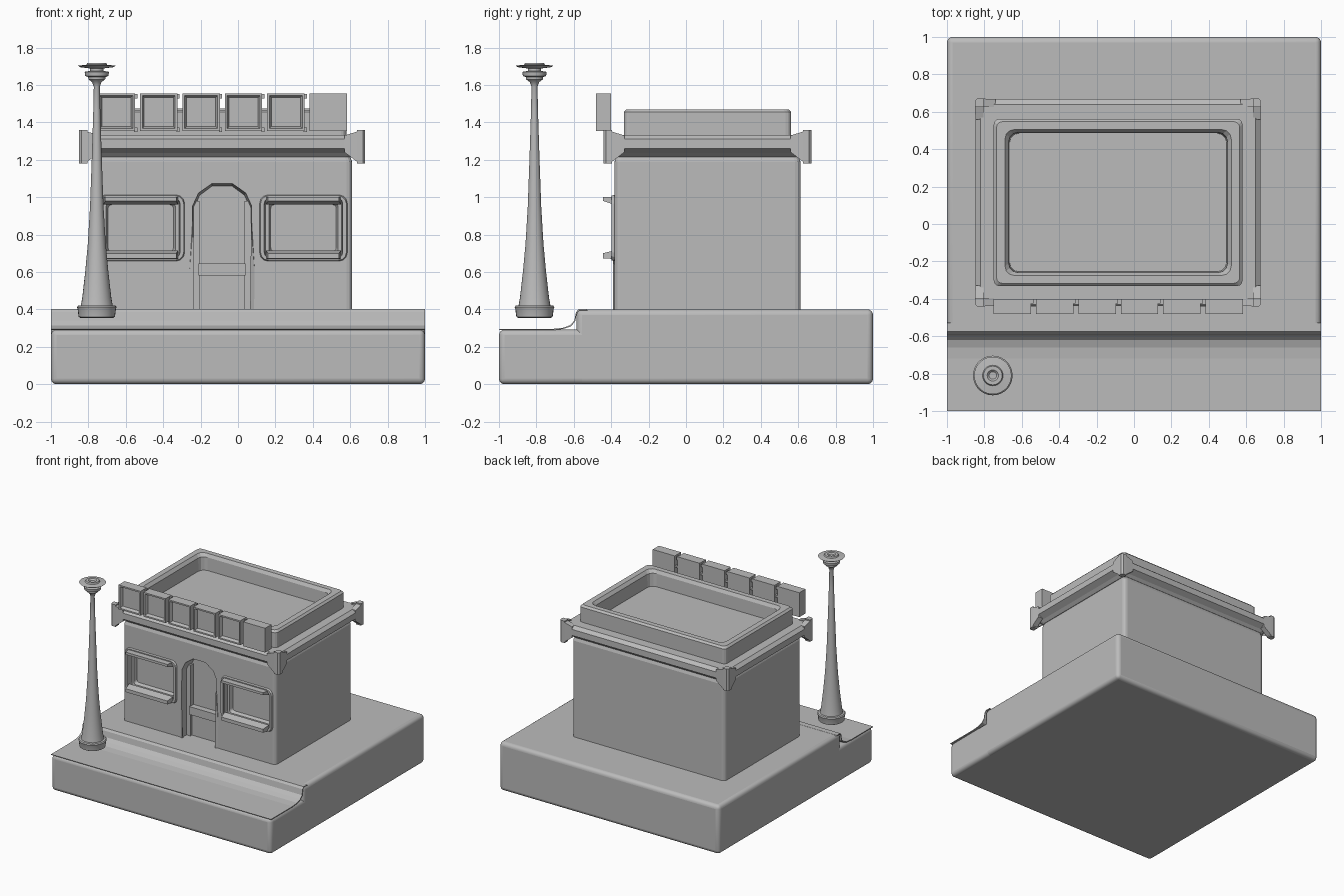
import bpy, bmesh, math

if "Cube" in bpy.data.objects:
    bpy.data.objects.remove(bpy.data.objects["Cube"])

grey = bpy.data.materials.new("plain_grey")
grey.diffuse_color = (0.5, 0.5, 0.5, 1)
grey.use_nodes = True
grey.node_tree.nodes["Principled BSDF"].inputs["Base Color"].default_value = grey.diffuse_color
CX, CY = -0.085, 0.115          # centre of the building
WALL_Y = -0.385                 # front wall plane


def finish(name, bm, hidden=False):
    bmesh.ops.recalc_face_normals(bm, faces=bm.faces[:])
    me = bpy.data.meshes.new(name)
    bm.to_mesh(me)
    bm.free()
    ob = bpy.data.objects.new(name, me)
    bpy.context.collection.objects.link(ob)
    me.materials.append(grey)
    ob.hide_render = hidden
    return ob


def hull(name, pts):
    bm = bmesh.new()
    for p in pts:
        bm.verts.new(p)
    bmesh.ops.convex_hull(bm, input=bm.verts[:])
    return finish(name, bm)


def box(name, x0, x1, y0, y1, z0, z1, bevel=0):
    ob = hull(name, [(x, y, z) for x in (x0, x1) for y in (y0, y1) for z in (z0, z1)])
    bm = bmesh.new()
    bm.from_mesh(ob.data)
    bmesh.ops.dissolve_limit(bm, angle_limit=0.01, verts=bm.verts[:], edges=bm.edges[:])
    bm.to_mesh(ob.data)
    bm.free()
    if bevel:
        m = ob.modifiers.new("round", 'BEVEL')
        m.width, m.segments = bevel, 4
    return ob


def rounded(hx, hy, r, n=3):
    """Rounded rectangle outline about the origin."""
    pts = []
    for k, (sx, sy) in enumerate(((1, 1), (-1, 1), (-1, -1), (1, -1))):
        for i in range(n + 1):
            a = math.pi / 2 * (k + i / n)
            pts.append((sx * (hx - r) + r * math.cos(a), sy * (hy - r) + r * math.sin(a)))
    return pts


def loft(name, loops, caps=True, ring=False, hidden=False):
    bm = bmesh.new()
    rows = [[bm.verts.new(p) for p in lp] for lp in loops]
    pairs = list(zip(rows, rows[1:])) + ([(rows[-1], rows[0])] if ring else [])
    for a, b in pairs:
        for i in range(len(a)):
            j = (i + 1) % len(a)
            bm.faces.new((a[i], a[j], b[j], b[i]))
    if caps and not ring:
        bm.faces.new(rows[0])
        bm.faces.new(rows[-1])
    return finish(name, bm, hidden)


def flat(hx, hy, r, z):         # horizontal outline round the building centre
    return [(CX + x, CY + y, z) for x, y in rounded(hx, hy, r)]


def upright(cx, cz, hx, hz, r, y):   # outline on the front wall
    return [(cx + x, y, cz + z) for x, z in rounded(hx, hz, r)]


def arch(h, top, y):            # door outline with a flattened arch
    pts = [(-h, .38), (h, .38), (h, top - .12), (h * .8, top - .05), (h * .35, top),
           (-h * .35, top), (-h * .8, top - .05), (-h, top - .12)]
    return [(CX + x, y, z) for x, z in pts]


# Ground: raised pavement block, lower road block, thin road and curb sheet
box("pavement_block", -1, 1, -.585, 1, 0, .4, .03)
box("road_block", -1, 1, -1, -.3, 0, .292, .03)
curb = [(-1, .295), (-.72, .295), (-.66, .301), (-.62, .315), (-.597, .34), (-.588, .385), (-.575, .401), (-.53, .401)]
loft("road_sheet", [[(x, y, z) for y, z in curb] + [(x, y + .004, z - .006) for y, z in reversed(curb)]
                    for x in (-1, 1)])

# Walls with cut openings
walls = loft("walls", [flat(.695, .4975, .03, .38), flat(.695, .4975, .03, 1.19), flat(.68, .483, .03, 1.23)])
windows = (CX - .435, CX + .435)
WZ = .835
cutters = [loft("door_cutter", [arch(.16, 1.075, WALL_Y - .02), arch(.15, 1.06, WALL_Y + .1)], hidden=True)]
for wx in windows:
    cutters.append(loft("window_cutter", [upright(wx, WZ, .207, .157, .03, y)
                                          for y in (WALL_Y - .02, WALL_Y + .07)], hidden=True))
for c in cutters:
    m = walls.modifiers.new("opening", 'BOOLEAN')
    m.operation, m.object, m.solver = 'DIFFERENCE', c, 'EXACT'

# Windows: surround, inner frame, projecting top and bottom ledges
for wx in windows:
    y = WALL_Y
    loft("window_surround", [upright(wx, WZ, .235, .178, .045, y + .005), upright(wx, WZ, .23, .173, .045, y - .012),
                             upright(wx, WZ, .21, .16, .03, y - .012), upright(wx, WZ, .2, .15, .03, y + .07)], ring=True)
    loft("window_frame", [upright(wx, WZ, .207, .157, .03, y + .04), upright(wx, WZ, .185, .135, .02, y + .04),
                          upright(wx, WZ, .175, .125, .02, y + .068)], caps=False)
    for name, z0, z1, t0, t1 in (("window_top_ledge", .96, 1.0, .98, 1.0),
                                 ("window_sill", .67, .715, .672, .70)):
        hull(name, [(wx + s * .2, y, z) for s in (-1, 1) for z in (z0, z1)] +
             [(wx + s * .19, y - .06, z) for s in (-1, 1) for z in (t0, t1)])

# Door: side posts, crossbar and lower panel
for s in (-1, 1):
    a, b = sorted((CX + s * .12, CX + s * .16))
    box("door_post", a, b, WALL_Y + .06, WALL_Y + .11, .4, .98)
    hull("door_flare", [(CX + s * x, y, z) for x, y, z in
                        ((.15, WALL_Y + .01, .4), (.15, WALL_Y - .006, .4), (.19, WALL_Y + .01, .4),
                         (.155, WALL_Y - .006, .85), (.16, WALL_Y + .01, .9))])
box("door_crossbar", CX - .125, CX + .125, WALL_Y + .05, WALL_Y + .11, .58, .645)
box("door_lower_panel", CX - .125, CX + .125, WALL_Y + .08, WALL_Y + .11, .4, .58)

# Cornice and roof
loft("cornice", [flat(.69, .49, .03, 1.215), flat(.715, .51, .03, 1.235), flat(.762, .553, .03, 1.26),
                 flat(.762, .553, .03, 1.31), flat(.735, .525, .03, 1.333)])
Z0, Z1 = (1.18, 1.36), (1.24, 1.33)
for sx in (-1, 1):
    for sy in (-1, 1):
        def at(dx, dy, z):
            return (CX + sx * (.765 - dx), CY + sy * (.555 - dy), z)
        hull("cornice_corner", [at(dx, dy, z) for z in Z0
                                for dx, dy in ((.012, 0), (0, .012), (.045, 0), (0, .045), (.045, .045))])
        hull("cornice_flare_x", [at(.045, dy, z) for dy in (0, .045) for z in (1.19, 1.35)] +
             [at(.11, dy, z) for dy in (.002, .045) for z in Z1])
        hull("cornice_flare_y", [at(dx, .045, z) for dx in (0, .045) for z in (1.19, 1.35)] +
             [at(dx, .11, z) for dx in (.002, .045) for z in Z1])

# Roof parapet around a sunken roof
loft("roof_parapet", [flat(.665, .447, .03, 1.325), flat(.665, .447, .03, 1.455), flat(.65, .432, .03, 1.47),
                      flat(.605, .39, .05, 1.47), flat(.585, .375, .05, 1.445), flat(.58, .37, .05, 1.335)], caps=False)
box("sunken_roof", CX - .62, CX + .62, CY - .41, CY + .41, 1.32, 1.34)

# Row of six sign boxes with recessed fronts and small links
for i in range(6):
    x, z = -.65 + i * .2265, 1.455
    y = -.48

    def sq(h, y):
        return [(x + a * h, y, z + b * h) for a, b in ((-1, -1), (1, -1), (1, 1), (-1, 1))]
    if i < 5:
        loops = [sq(.1, -.4), sq(.1, y), sq(.088, y), sq(.078, y + .025)]
        box("sign_link", x + .09, x + .137, -.43, -.405, z + .005, z + .02)
        for zz in (1.36, 1.54):
            box("sign_clip", x + .095, x + .112, -.425, -.4, zz - .012, zz + .012)
    else:
        loops = [sq(.1, -.4), sq(.1, y)]
    loft("sign_box", loops)

# Street lamp, turned from a profile
prof = [(.088, .355), (.097, .36), (.103, .405), (.106, .412), (.1, .42), (.085, .422), (.078, .46), (.062, .6),
        (.048, .75), (.036, .95), (.027, 1.2), (.019, 1.45), (.016, 1.59), (.025, 1.615), (.045, 1.63),
        (.046, 1.642), (.062, 1.648), (.065, 1.67), (.035, 1.675), (.035, 1.688), (.09, 1.695), (.1, 1.703),
        (.055, 1.708), (.05, 1.718), (.03, 1.718), (.02, 1.708)]
N = 28
loft("street_lamp", [[(-.755 + r * math.cos(2 * math.pi * k / N), -.81 + r * math.sin(2 * math.pi * k / N), z)
                      for k in range(N)] for r, z in prof])

# Smooth the rounded surfaces, keep hard edges
bpy.ops.object.select_all(action='DESELECT')
for ob in bpy.context.scene.objects:
    if ob.name.startswith(("street_lamp", "pavement_block", "road_block")):
        ob.select_set(True)
        bpy.context.view_layer.objects.active = ob
bpy.ops.object.shade_smooth_by_angle(angle=math.radians(35))
